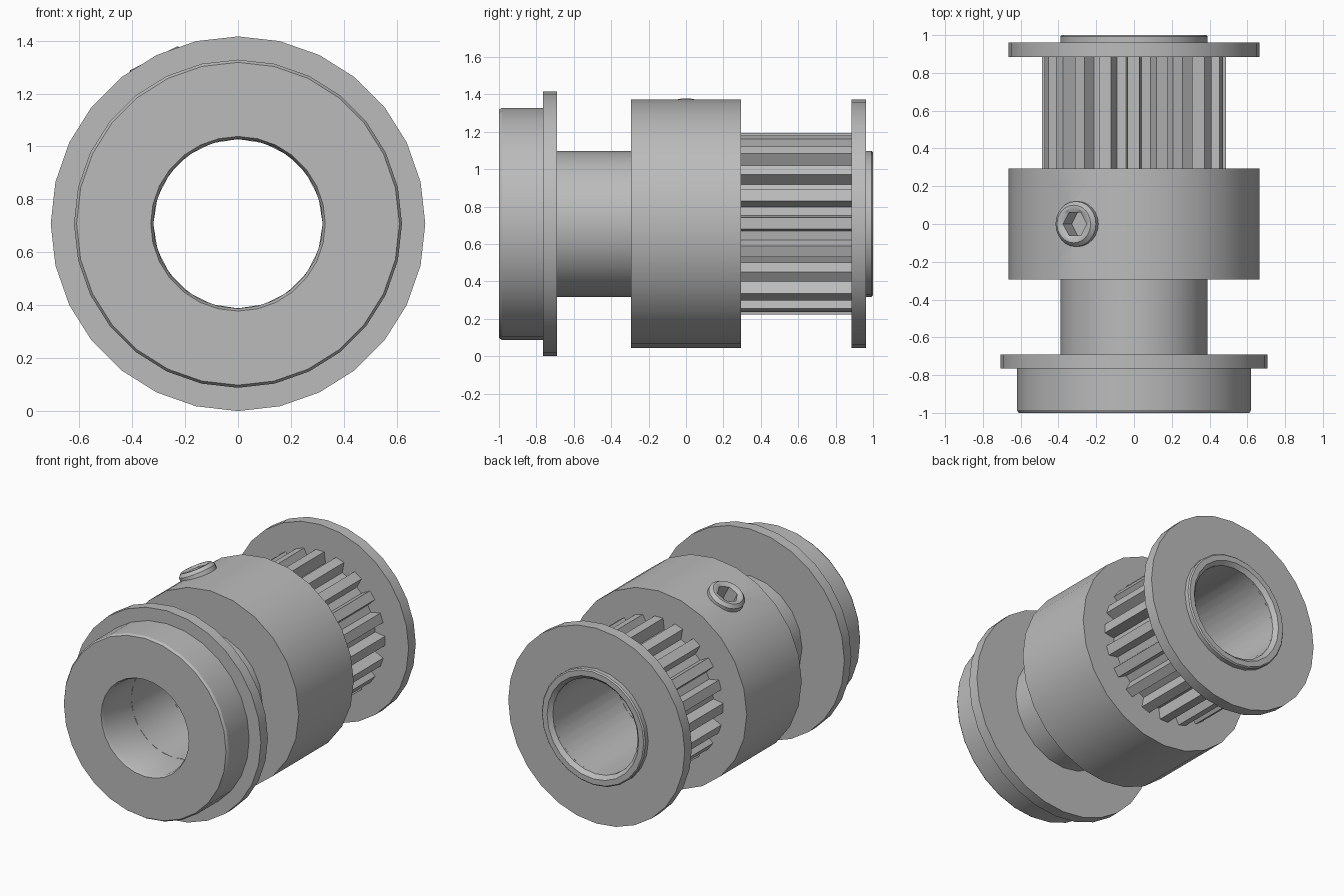
import bpy, bmesh, math
from mathutils import Matrix, Vector

if "Cube" in bpy.data.objects:
    bpy.data.objects.remove(bpy.data.objects["Cube"], do_unlink=True)

AXIS_Z = 0.708
BORE = 0.32

steel = bpy.data.materials.new("grey steel")
steel.use_nodes = True
steel.diffuse_color = (0.5, 0.5, 0.5, 1)
steel.node_tree.nodes["Principled BSDF"].inputs["Base Color"].default_value = (0.5, 0.5, 0.5, 1)

# local z axis of every part is turned to run along y
LAY = Matrix.Translation((0, 0, AXIS_Z)) @ Matrix.Rotation(-math.pi / 2, 4, 'X')


def finish(name, bm, matrix):
    bm.transform(matrix)
    bmesh.ops.recalc_face_normals(bm, faces=bm.faces)
    mesh = bpy.data.meshes.new(name)
    bm.to_mesh(mesh)
    bm.free()
    mesh.materials.append(steel)
    obj = bpy.data.objects.new(name, mesh)
    bpy.context.collection.objects.link(obj)
    return obj


def smooth(obj):
    bpy.ops.object.select_all(action='DESELECT')
    obj.select_set(True)
    bpy.context.view_layer.objects.active = obj
    bpy.ops.object.shade_smooth_by_angle(angle=math.radians(30))


def skin(rings, closed):
    """Join equal rings of points into a surface; closed makes a torus-like solid."""
    bm = bmesh.new()
    loops = [[bm.verts.new(p) for p in ring] for ring in rings]
    pairs = list(zip(loops, loops[1:]))
    if closed:
        pairs.append((loops[-1], loops[0]))
    else:
        bm.faces.new(loops[0])
        bm.faces.new(loops[-1])
    for a, b in pairs:
        for i in range(len(a)):
            j = (i + 1) % len(a)
            bm.faces.new((a[i], a[j], b[j], b[i]))
    return bm


def circle(radius, height, sides, hexagon=False):
    ring = []
    for i in range(sides):
        a = math.tau * i / sides
        r = radius
        if hexagon:
            r = radius * math.cos(math.pi / 6) / math.cos(a % (math.pi / 3) - math.pi / 6)
        ring.append((r * math.cos(a), r * math.sin(a), height))
    return ring


def lathe(name, profile, sides):
    rings = [circle(r, y, sides) for r, y in profile]
    return finish(name, skin(rings, True), LAY)


def tube(name, radius, y0, y1, sides):
    return lathe(name, [(BORE, y0), (radius, y0), (radius, y1), (BORE, y1)], sides)


# front bearing with chamfered rim and wide flange
smooth(lathe("front_bearing", [(0.33, -1), (0.61, -1), (0.62, -0.985), (0.62, -0.765),
                               (0.708, -0.765), (0.708, -0.69), (BORE, -0.69), (BORE, -0.98)], 28))
smooth(tube("shaft_sleeve", 0.39, -0.69, -0.295, 20))

# hub with a hole for the set screw
hub = tube("hub", 0.664, -0.295, 0.295, 24)
TILT = Matrix.Translation((0, 0, AXIS_Z)) @ Matrix.Rotation(math.radians(-27), 4, 'Y')
cutter = finish("screw_hole_cutter", skin([circle(0.119, h, 24) for h in (0.5, 0.9)], False), TILT)
cutter.hide_render = True
cut = hub.modifiers.new("screw_hole", 'BOOLEAN')
cut.operation, cut.object, cut.solver = 'DIFFERENCE', cutter, 'EXACT'
bpy.context.view_layer.objects.active = hub
bpy.ops.object.modifier_apply(modifier=cut.name)
bpy.data.objects.remove(cutter, do_unlink=True)
smooth(hub)

# set screw with a hexagonal socket
screw = [circle(0.12, 0.5, 24), circle(0.12, 0.68, 24), circle(0.1, 0.702, 24),
         circle(0.085, 0.702, 24), circle(0.07, 0.69, 24, True), circle(0.07, 0.59, 24, True)]
smooth(finish("set_screw", skin(screw, False), TILT))

# toothed drum: one tooth outline repeated around the axis
TEETH, TIP, ROOT = 20, 0.487, 0.415
outline = []
for t in range(TEETH):
    for deg, r in ((12.6, ROOT), (14.6, TIP), (22, TIP), (24, ROOT)):
        a = -math.radians(deg + t * 360 / TEETH)
        outline.append((r, a))


def drum_ring(y, inner):
    return [((BORE if inner else r) * math.cos(a), (BORE if inner else r) * math.sin(a), y)
            for r, a in outline]


drum = [drum_ring(0.295, True), drum_ring(0.295, False), drum_ring(0.885, False), drum_ring(0.885, True)]
smooth(finish("toothed_drum", skin(drum, True), LAY))

# rear flange and the raised lip around the bore
smooth(tube("rear_flange", 0.664, 0.885, 0.962, 28))
smooth(lathe("rear_lip", [(BORE, 0.962), (0.39, 0.962), (0.39, 0.992), (0.382, 1),
                          (0.345, 1), (BORE, 0.975)], 24))
